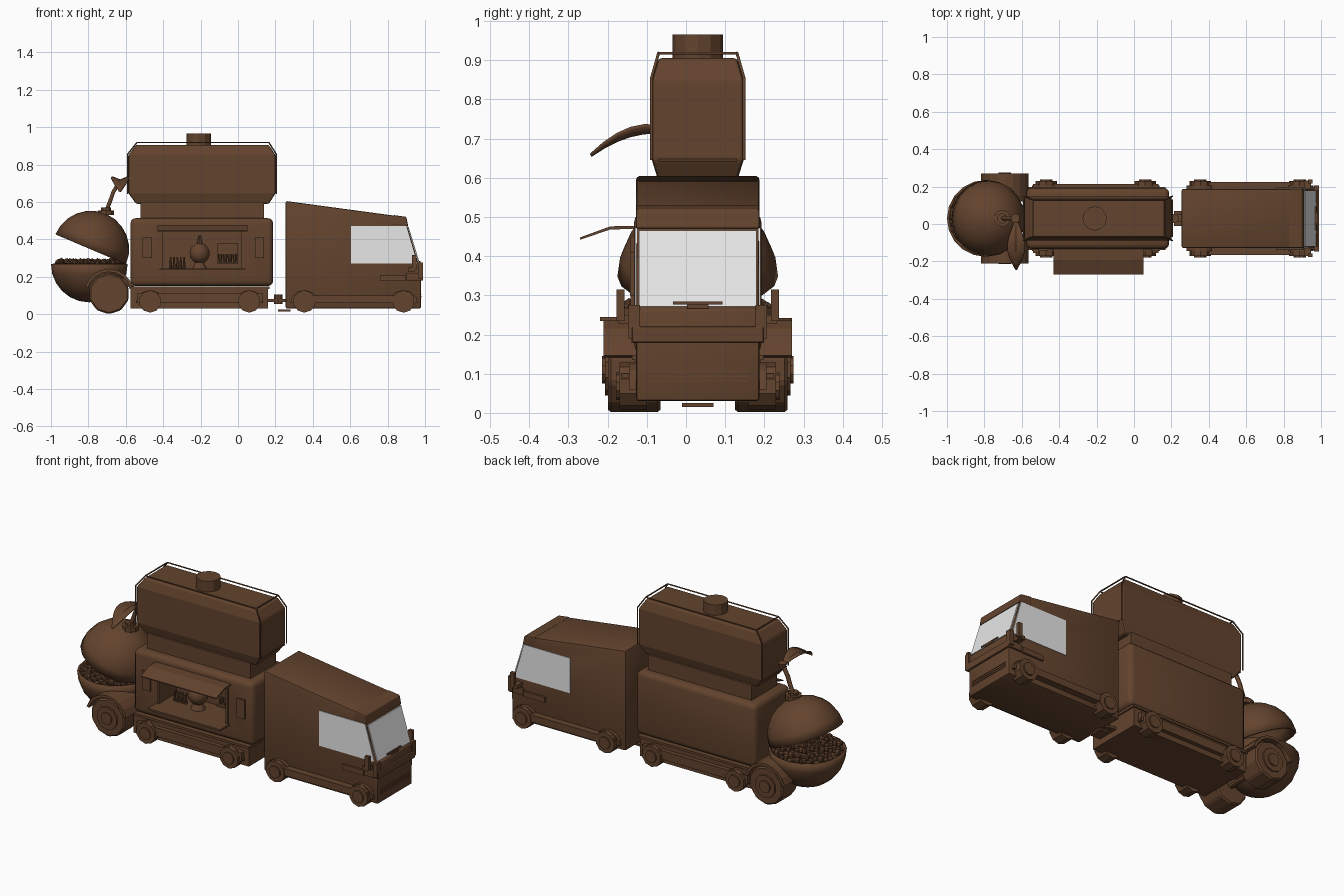
import bpy, bmesh, math, random
from mathutils import Vector, Matrix

cube = bpy.data.objects.get("Cube")
if cube:
    bpy.data.objects.remove(cube, do_unlink=True)

MID = 0.03  # centre line of the vehicle in y


def material(name, colour):
    mat = bpy.data.materials.new(name)
    mat.use_nodes = True
    mat.diffuse_color = colour
    mat.node_tree.nodes["Principled BSDF"].inputs["Base Color"].default_value = colour
    return mat


BROWN = material("chocolate brown", (0.125, 0.057, 0.027, 1))
GLASS = material("pale glass", (0.8, 0.8, 0.8, 1))


def finish(name, bm, mat=BROWN, bevel=0, smooth=False, segments=2):
    bmesh.ops.recalc_face_normals(bm, faces=bm.faces)
    mesh = bpy.data.meshes.new(name)
    bm.to_mesh(mesh)
    bm.free()
    obj = bpy.data.objects.new(name, mesh)
    bpy.context.collection.objects.link(obj)
    mesh.materials.append(mat)
    bpy.ops.object.select_all(action="DESELECT")
    obj.select_set(True)
    bpy.context.view_layer.objects.active = obj
    if bevel:
        mod = obj.modifiers.new("bevel", "BEVEL")
        mod.width, mod.segments = bevel, segments
        bpy.ops.object.modifier_apply(modifier=mod.name)
    if smooth:
        bpy.ops.object.shade_smooth_by_angle(angle=math.radians(40))
    return obj


def loft(name, rings, **kw):
    """Stack of centred rectangles: (z, x0, x1, half width)."""
    bm = bmesh.new()
    loops = [[bm.verts.new((x, MID + s * h, z)) for x, s in ((a, -1), (b, -1), (b, 1), (a, 1))]
             for z, a, b, h in rings]
    bm.faces.new(loops[0])
    bm.faces.new(loops[-1])
    for low, high in zip(loops, loops[1:]):
        for i in range(4):
            j = (i + 1) % 4
            bm.faces.new((low[i], low[j], high[j], high[i]))
    return finish(name, bm, **kw)


def block(name, x0, x1, half, z0, z1, **kw):
    return loft(name, [(z0, x0, x1, half), (z1, x0, x1, half)], **kw)


def prism(name, points, start, end, axis="y", **kw):
    """Extrude an outline of (across, z) pairs along x or y."""
    bm = bmesh.new()
    place = (lambda a, z, d: (a, d, z)) if axis == "y" else (lambda a, z, d: (d, a, z))
    face = bm.faces.new([bm.verts.new(place(a, z, start)) for a, z in points])
    shift = (0, end - start, 0) if axis == "y" else (end - start, 0, 0)
    new = bmesh.ops.extrude_face_region(bm, geom=[face])["geom"]
    bmesh.ops.translate(bm, vec=shift, verts=[v for v in new if isinstance(v, bmesh.types.BMVert)])
    return finish(name, bm, **kw)


def plate(name, x0, x1, y0, y1, z0, z1, **kw):
    return prism(name, [(x0, z0), (x1, z0), (x1, z1), (x0, z1)], y0, y1, **kw)


def drum(name, centre, radius, depth, axis="y", sides=10, top=None, **kw):
    bm = bmesh.new()
    turn = Matrix.Rotation(math.pi / 2, 4, "X") if axis == "y" else Matrix()
    bmesh.ops.create_cone(bm, cap_ends=True, segments=sides, radius1=radius,
                          radius2=top or radius, depth=depth, matrix=Matrix.Translation(centre) @ turn)
    return finish(name, bm, **kw)


def tube(name, points, radius):
    curve = bpy.data.curves.new(name, "CURVE")
    curve.dimensions = "3D"
    curve.bevel_depth, curve.bevel_resolution, curve.use_fill_caps = radius, 1, True
    line = curve.splines.new("POLY")
    line.points.add(len(points) - 1)
    for p, co in zip(line.points, points):
        p.co = (*co, 1)
    curve.materials.append(BROWN)
    obj = bpy.data.objects.new(name, curve)
    bpy.context.collection.objects.link(obj)
    return obj


def half_sphere(name, centre, radius, tilt, flip):
    bm = bmesh.new()
    bmesh.ops.create_uvsphere(bm, u_segments=20, v_segments=12, radius=radius)
    bmesh.ops.delete(bm, geom=[v for v in bm.verts if v.co.z * flip < -0.001], context="VERTS")
    bmesh.ops.transform(bm, verts=bm.verts,
                        matrix=Matrix.Translation(centre) @ Matrix.Rotation(tilt, 4, "Y"))
    obj = finish(name, bm, smooth=True)
    mod = obj.modifiers.new("shell", "SOLIDIFY")
    mod.thickness = 0.012
    return obj


# Truck cab with sloping roof
prism("cab_body", [(0.255, 0.03), (0.255, 0.605), (0.9, 0.518), (0.905, 0.47), (0.965, 0.27),
                   (0.98, 0.265), (0.978, 0.03)], MID - 0.157, MID + 0.157, bevel=0.012, smooth=True)
prism("roof_visor", [(0.83, 0.475), (0.83, 0.53), (0.9, 0.52), (0.91, 0.47)],
      MID - 0.158, MID + 0.158, bevel=0.006)
prism("windshield", [(0.907, 0.465), (0.966, 0.272), (0.972, 0.272), (0.913, 0.465)],
      MID - 0.15, MID + 0.15, mat=GLASS)
block("front_bumper", 0.9, 0.99, 0.168, 0.18, 0.22, bevel=0.004)
block("cab_running_board", 0.3, 0.94, 0.195, 0.06, 0.1)
for z in (0.08, 0.092, 0.104):
    block("grille_bar", 0.97, 0.982, 0.13, z, z + 0.004)
block("wiper_bar", 0.965, 0.976, 0.063, 0.276, 0.284)
block("wiper_motor", 0.96, 0.98, 0.028, 0.266, 0.277)
for side in (-1, 1):
    outer = MID + side * 0.157
    prism("side_window", [(0.605, 0.27), (0.605, 0.472), (0.9, 0.472), (0.958, 0.27)],
          outer - side * 0.002, outer + side * 0.003, mat=GLASS)
    plate("door_handle", 0.76, 0.895, outer, outer + side * 0.012, 0.178, 0.208)
    plate("mirror_arm", 0.91, 0.945, outer, outer + side * 0.045, 0.228, 0.25)
    plate("mirror", 0.93, 0.955, outer + side * 0.03, outer + side * 0.05, 0.235, 0.315)
    plate("corner_light", 0.962, 0.988, outer - side * 0.01, outer + side * 0.02, 0.19, 0.275)

# Road wheels with hubs
for side in (-1, 1):
    for x in (-0.47, 0.06, 0.355, 0.885):
        drum("tyre", (x, MID + side * 0.165, 0.068), 0.06, 0.07)
        drum("hub", (x, MID + side * 0.178, 0.068), 0.035, 0.06)
        arch = [(x + 0.075 * math.cos(math.pi * i / 8), 0.06 + 0.068 * math.sin(math.pi * i / 8))
                for i in range(9)]
        prism("wheel_arch", arch, MID + side * 0.14, MID + side * 0.175)

# Trailer chassis and hitch
block("trailer_chassis", -0.575, 0.16, 0.16, 0.03, 0.135)
block("trailer_running_board", -0.54, 0.13, 0.184, 0.06, 0.11)
block("trailer_deck", -0.58, 0.168, 0.168, 0.135, 0.148)
block("hitch_bar", 0.15, 0.27, 0.02, 0.065, 0.08)
drum("hitch_ball", (0.215, MID, 0.08), 0.025, 0.05, axis="z")
block("hitch_foot", 0.215, 0.28, 0.04, 0.015, 0.025)

# Kiosk body with a serving hatch cut into the front
body = block("kiosk_body", -0.575, 0.188, 0.163, 0.15, 0.513, bevel=0.028, smooth=True, segments=3)
cutter = plate("hatch_cutter", -0.405, 0.02, -0.3, 0.02, 0.245, 0.445)
cut = body.modifiers.new("hatch", "BOOLEAN")
cut.operation, cut.object, cut.solver = "DIFFERENCE", cutter, "EXACT"
bpy.context.view_layer.objects.active = body
bpy.ops.object.modifier_apply(modifier=cut.name)
bpy.data.objects.remove(cutter, do_unlink=True)
FRONT = MID - 0.163
prism("awning", [(FRONT + 0.02, 0.47), (FRONT - 0.06, 0.468), (-0.27, 0.442), (-0.27, 0.448),
                 (FRONT - 0.06, 0.476), (FRONT + 0.02, 0.478)], -0.43, 0.05, axis="x")
plate("serving_counter", -0.42, 0.04, -0.22, FRONT + 0.02, 0.235, 0.245)
for x in (-0.415, 0.02):
    plate("hatch_jamb", x, x + 0.012, FRONT - 0.008, FRONT + 0.01, 0.245, 0.45)
for x in (-0.51, 0.09):
    plate("menu_board", x, x + 0.05, FRONT - 0.01, FRONT + 0.005, 0.3, 0.41)

# Goods inside the hatch
for i in range(5):
    drum("bottle", (-0.36 + i * 0.018, -0.06, 0.275), 0.008, 0.06, axis="z", sides=8, top=0.004)
bm = bmesh.new()
bmesh.ops.create_uvsphere(bm, u_segments=14, v_segments=10, radius=0.055,
                          matrix=Matrix.Translation((-0.205, -0.07, 0.325)))
finish("dispenser_globe", bm, smooth=True)
drum("dispenser_base", (-0.205, -0.07, 0.26), 0.04, 0.03, axis="z", top=0.025)
drum("dispenser_cap", (-0.205, -0.07, 0.395), 0.018, 0.05, axis="z", top=0.008)
plate("cup_rack", -0.11, 0, -0.04, 0.02, 0.27, 0.28)
plate("rack_back", -0.11, 0, 0.005, 0.02, 0.28, 0.38)
for i in range(4):
    drum("cup", (-0.095 + i * 0.026, -0.02, 0.3), 0.007, 0.04, axis="z", sides=8, top=0.011)

# Roof tank with cap and guard rails
block("tank_base", -0.52, 0.14, 0.115, 0.505, 0.6)
loft("roof_tank", [(0.59, -0.545, 0.165, 0.1), (0.645, -0.585, 0.2, 0.117),
                   (0.85, -0.585, 0.2, 0.117), (0.905, -0.545, 0.165, 0.1)], bevel=0.008)
drum("tank_cap", (-0.21, MID, 0.93), 0.065, 0.07, axis="z", sides=12)
for s in (-1, 1):
    low, high = MID + s * 0.118, MID + s * 0.1
    tube("guard_rail", [(-0.59, low, 0.645), (-0.59, low, 0.855), (-0.54, high, 0.918),
                        (0.165, high, 0.918), (0.205, low, 0.855), (0.205, low, 0.645)], 0.004)
for x, z in ((-0.54, 0.918), (0.165, 0.918), (-0.59, 0.645), (0.205, 0.645)):
    tube("rail_crossbar", [(x, MID - 0.1, z), (x, MID + 0.1, z)], 0.004)

# Fruit shaped trailer: bowl, hinged lid and filling
half_sphere("fruit_bowl", (-0.795, MID, 0.268), 0.205, 0, -1)
half_sphere("fruit_lid", (-0.787, MID, 0.348), 0.205, math.radians(23), 1)
random.seed(4)
bm = bmesh.new()
for i in range(170):
    r, a = 0.182 * math.sqrt((i + 0.5) / 170), i * 2.4
    spot = Vector((-0.795 + r * math.cos(a), MID + r * math.sin(a),
                   0.265 + random.uniform(-0.012, 0.018)))
    bmesh.ops.create_icosphere(bm, subdivisions=1, radius=random.uniform(0.014, 0.02),
                               matrix=Matrix.Translation(spot))
finish("berry_filling", bm)
drum("filling_floor", (-0.795, MID, 0.25), 0.19, 0.01, axis="z", sides=20)

# Stem and folded leaf
for r, z in ((0.045, 0.543), (0.028, 0.558)):
    drum("stem_collar", (-0.705, MID, z), r, 0.025, axis="z")
tube("stem", [(-0.71, MID, 0.54), (-0.685, MID, 0.6), (-0.668, MID, 0.65), (-0.64, MID, 0.7)], 0.012)
drum("stem_tip", (-0.635, MID, 0.7), 0.014, 0.035, axis="z", top=0.025)
bm = bmesh.new()
rows = []
for i in range(9):
    t = i / 8
    width = 0.004 + 0.042 * math.sin(math.pi * t ** 1.2)
    y, z = MID - 0.275 * t, 0.695 + 0.13 * t - 0.165 * t * t
    rows.append([bm.verts.new((-0.63 + s * width, y, z + abs(s) * width * 0.4)) for s in (-1, 0, 1)])
for a, b in zip(rows, rows[1:]):
    for k in (0, 1):
        bm.faces.new((a[k], a[k + 1], b[k + 1], b[k]))
leaf = finish("leaf", bm, smooth=True)
leaf.modifiers.new("thickness", "SOLIDIFY").thickness = 0.008

# Big rear wheels, fenders, axle and drawbar
HUB = (-0.69, 0.11)
for side in (-1, 1):
    y = MID + side * 0.162
    drum("big_tyre", (HUB[0], y, HUB[1]), 0.11, 0.135, bevel=0.008, segments=1)
    drum("big_rim", (HUB[0], y + side * 0.01, HUB[1]), 0.065, 0.13)
    drum("big_hub", (HUB[0], y + side * 0.015, HUB[1]), 0.035, 0.135)
    angles = [math.radians(16 + 148 * i / 8) for i in range(9)]
    ring = [(HUB[0] + r * math.cos(a), HUB[1] + r * math.sin(a))
            for r, order in ((0.132, angles), (0.116, angles[::-1])) for a in order]
    prism("fender", ring, MID + side * 0.09, MID + side * 0.24)
    tube("drawbar", [(-0.64, MID + side * 0.06, 0.2), (-0.56, MID + side * 0.06, 0.14)], 0.012)
drum("rear_axle", (HUB[0], MID, HUB[1]), 0.02, 0.3)
